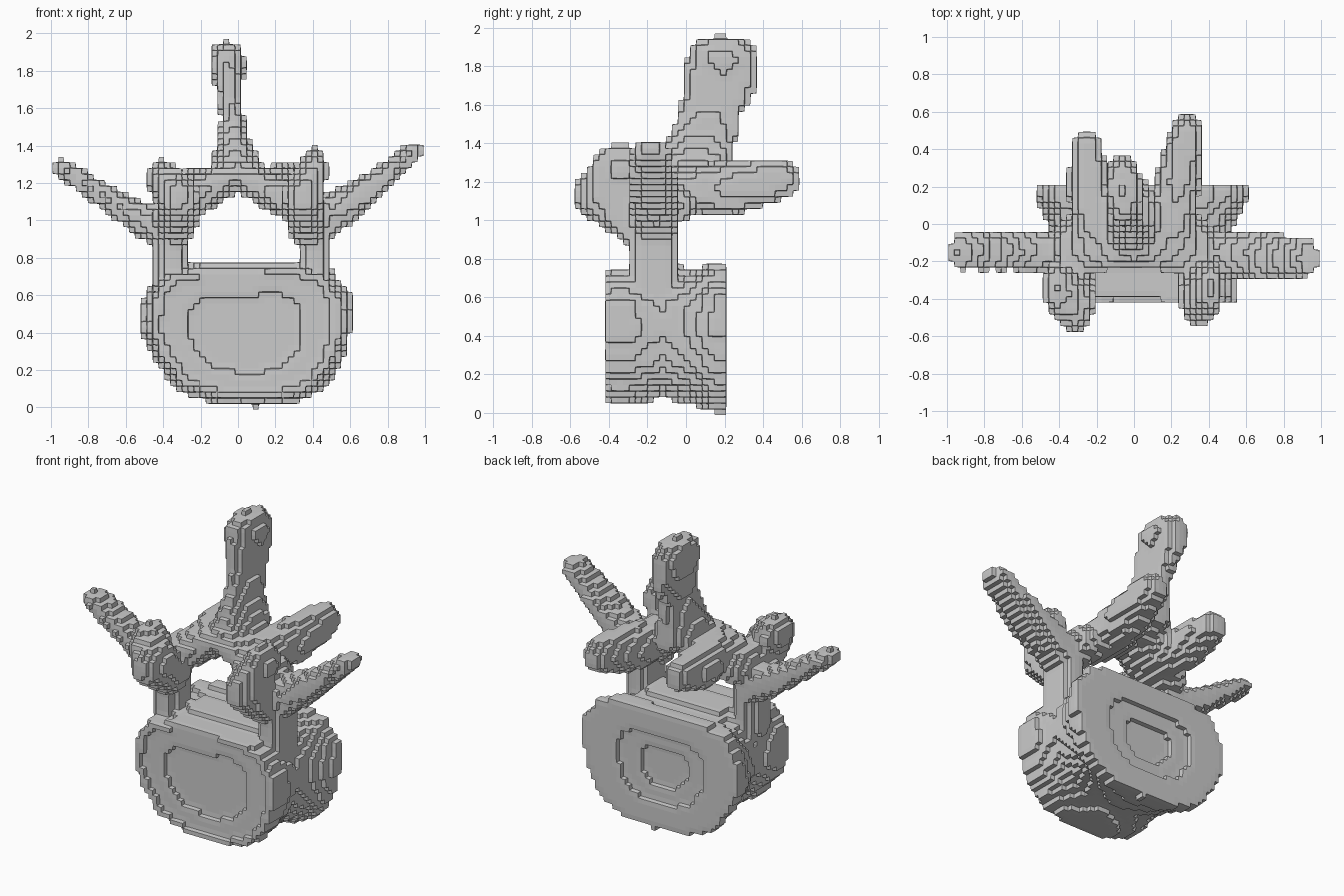
import bpy, bmesh
from mathutils import Vector, Matrix

if "Cube" in bpy.data.objects:
    bpy.data.objects.remove(bpy.data.objects["Cube"])

bm = bmesh.new()


def limb(*stations):
    """Solid limb: convex hulls between consecutive ellipsoids (centre, radii)."""
    for a, b in zip(stations, stations[1:]):
        verts = []
        for x, y, z, rx, ry, rz in (a, b):
            m = Matrix.Translation((x, y, z)) @ Matrix.Diagonal((rx, ry, rz, 1))
            tmp = bmesh.new()
            bmesh.ops.create_icosphere(tmp, subdivisions=3, radius=1, matrix=m)
            verts += [bm.verts.new(v.co) for v in tmp.verts]
            tmp.free()
        res = bmesh.ops.convex_hull(bm, input=verts)
        junk = {v for v in res["geom_interior"] + res["geom_unused"]
                if isinstance(v, bmesh.types.BMVert)}
        bmesh.ops.delete(bm, geom=list(junk), context='VERTS')


def drum(profile, stations, cx, cz):
    """Loft an x-z outline along y with a scale per station; caps at both ends."""
    rings = [[bm.verts.new((cx + (x - cx) * s, y, cz + (z - cz) * s)) for x, z in profile]
             for y, s in stations]
    n = len(profile)
    for r0, r1 in zip(rings, rings[1:]):
        for i in range(n):
            bm.faces.new((r0[i], r0[(i + 1) % n], r1[(i + 1) % n], r1[i]))
    bm.faces.new(rings[0][::-1])
    bm.faces.new(rings[-1])


# Waisted body with dished end plates
outline = [(-.25, .77), (-.42, .74), (-.5, .62), (-.53, .42), (-.46, .26), (-.32, .08),
           (-.12, .02), (.1, .0), (.33, .03), (.46, .1), (.55, .22), (.61, .42),
           (.6, .6), (.51, .73), (.38, .78), (.1, .77)]
drum(outline, [(-.345, .2), (-.36, .45), (-.40, .72), (-.41, .9), (-.3, .9), (-.12, .82),
               (.03, .9), (.14, 1), (.22, 1), (.22, .72), (.18, .48), (.15, .2)], .04, .4)
# Raised floor of the canal
limb((-.2, -.12, .66, .12, .26, .11), (.28, -.12, .66, .12, .26, .11))

# Pedicles
limb((-.36, -.17, .66, .09, .13, .1), (-.36, -.17, 1.0, .09, .13, .1))
limb((.41, -.17, .66, .09, .13, .1), (.41, -.17, 1.0, .09, .13, .1))

# Transverse processes
limb((-.4, -.15, .95, .08, .11, .12), (-.6, -.14, 1.05, .07, .11, .08),
     (-.94, -.15, 1.28, .05, .1, .05))
limb((.45, -.15, 1.0, .08, .12, .14), (.66, -.17, 1.14, .08, .14, .08),
     (.94, -.18, 1.37, .05, .1, .05))

# Upper joint processes, leaning outwards toward the front
limb((-.42, -.34, 1.22, .07, .14, .11), (-.32, -.42, 1.13, .11, .17, .14),
     (-.33, -.25, 1.0, .12, .15, .13))
limb((.41, -.34, 1.27, .07, .16, .13), (.35, -.39, 1.13, .11, .17, .14),
     (.37, -.25, 1.0, .11, .15, .14))

# Laminae closing the arch
for x in (-.33, .33):
    limb((x, -.12, 1.08, .1, .17, .12), (-.01, -.02, 1.25, .08, .2, .09))

# Lower joint processes, pointing backwards
limb((-.2, .0, 1.16, .13, .15, .12), (-.25, .2, 1.16, .11, .15, .13),
     (-.25, .39, 1.19, .09, .12, .1))
limb((.2, .0, 1.16, .13, .15, .12), (.24, .25, 1.17, .12, .16, .14),
     (.28, .46, 1.21, .09, .14, .11))

# Spinous process
limb((-.01, .04, 1.27, .15, .22, .09), (-.02, .08, 1.4, .09, .18, .1),
     (-.03, .12, 1.55, .06, .16, .1), (-.05, .19, 1.74, .08, .2, .12),
     (-.06, .19, 1.85, .1, .19, .11))

bmesh.ops.recalc_face_normals(bm, faces=bm.faces[:])
mesh = bpy.data.meshes.new("vertebra")
bm.to_mesh(mesh)
bm.free()
bone = bpy.data.objects.new("vertebra", mesh)
bpy.context.collection.objects.link(bone)

# Fuse the parts, then step the surface into chamfered voxels
fuse = bone.modifiers.new("fuse", 'REMESH')
fuse.mode = 'VOXEL'
fuse.voxel_size = .015
steps = bone.modifiers.new("steps", 'REMESH')
steps.mode = 'BLOCKS'
steps.octree_depth = 6
steps.scale = .98
steps.use_remove_disconnected = False
chamfer = bone.modifiers.new("chamfer", 'SMOOTH')
chamfer.factor = .5
chamfer.iterations = 1
